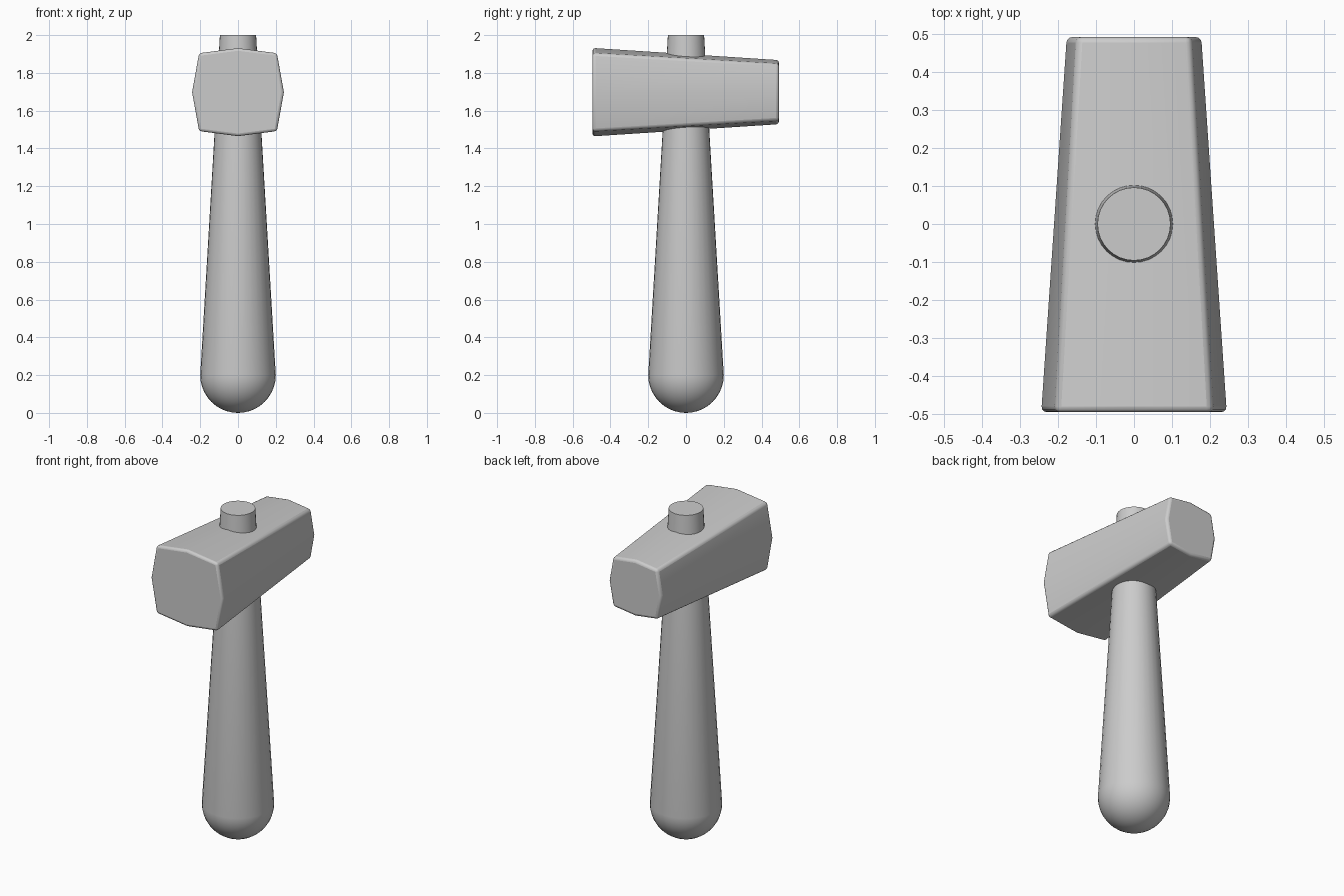
import bpy, bmesh
from math import sin, cos, pi, radians

if "Cube" in bpy.data.objects:
    bpy.data.objects.remove(bpy.data.objects["Cube"])


def make_object(name, rings, tip=None):
    """Skin a list of vertex rings, capping both ends (or closing the start at a tip)."""
    bm = bmesh.new()
    loops = [[bm.verts.new(p) for p in ring] for ring in rings]
    n = len(loops[0])
    for a, b in zip(loops, loops[1:]):
        for i in range(n):
            j = (i + 1) % n
            bm.faces.new((a[i], a[j], b[j], b[i]))
    if tip:
        t = bm.verts.new(tip)
        for i in range(n):
            bm.faces.new((t, loops[0][(i + 1) % n], loops[0][i]))
    else:
        bm.faces.new(loops[0])
    bm.faces.new(loops[-1])
    bmesh.ops.recalc_face_normals(bm, faces=bm.faces)
    mesh = bpy.data.meshes.new(name)
    bm.to_mesh(mesh)
    bm.free()
    obj = bpy.data.objects.new(name, mesh)
    bpy.context.collection.objects.link(obj)
    return obj


def smooth(obj, angle):
    bpy.ops.object.select_all(action='DESELECT')
    obj.select_set(True)
    bpy.context.view_layer.objects.active = obj
    bpy.ops.object.shade_smooth_by_angle(angle=radians(angle))


# Handle: round butt running into a long taper that passes through the head
profile = [(0.2 * sin(a), 0.2 - 0.2 * cos(a))
           for a in (pi / 2 * k / 10 for k in range(1, 11))]
profile += [(0.126, 1.45), (0.096, 2.0)]
SIDES = 32
handle = make_object("handle", [
    [(r * cos(2 * pi * i / SIDES), r * sin(2 * pi * i / SIDES), z) for i in range(SIDES)]
    for r, z in profile], tip=(0, 0, 0))
smooth(handle, 35)

# Head: bulged square section, tapering from the front face to the back
section = [(0.244, 0), (0.207, 0.207), (0, 0.234), (-0.207, 0.207),
           (-0.244, 0), (-0.207, -0.207), (0, -0.234), (0.207, -0.207)]
head = make_object("head", [
    [(x * s, y, 1.698 + z * s) for x, z in section]
    for y, s in ((-0.495, 1.0), (0.492, 0.725))])
bevel = head.modifiers.new("rounded_edges", 'BEVEL')
bevel.width = 0.015
bevel.segments = 3
bevel.limit_method = 'ANGLE'
bevel.angle_limit = radians(40)
smooth(head, 35)
